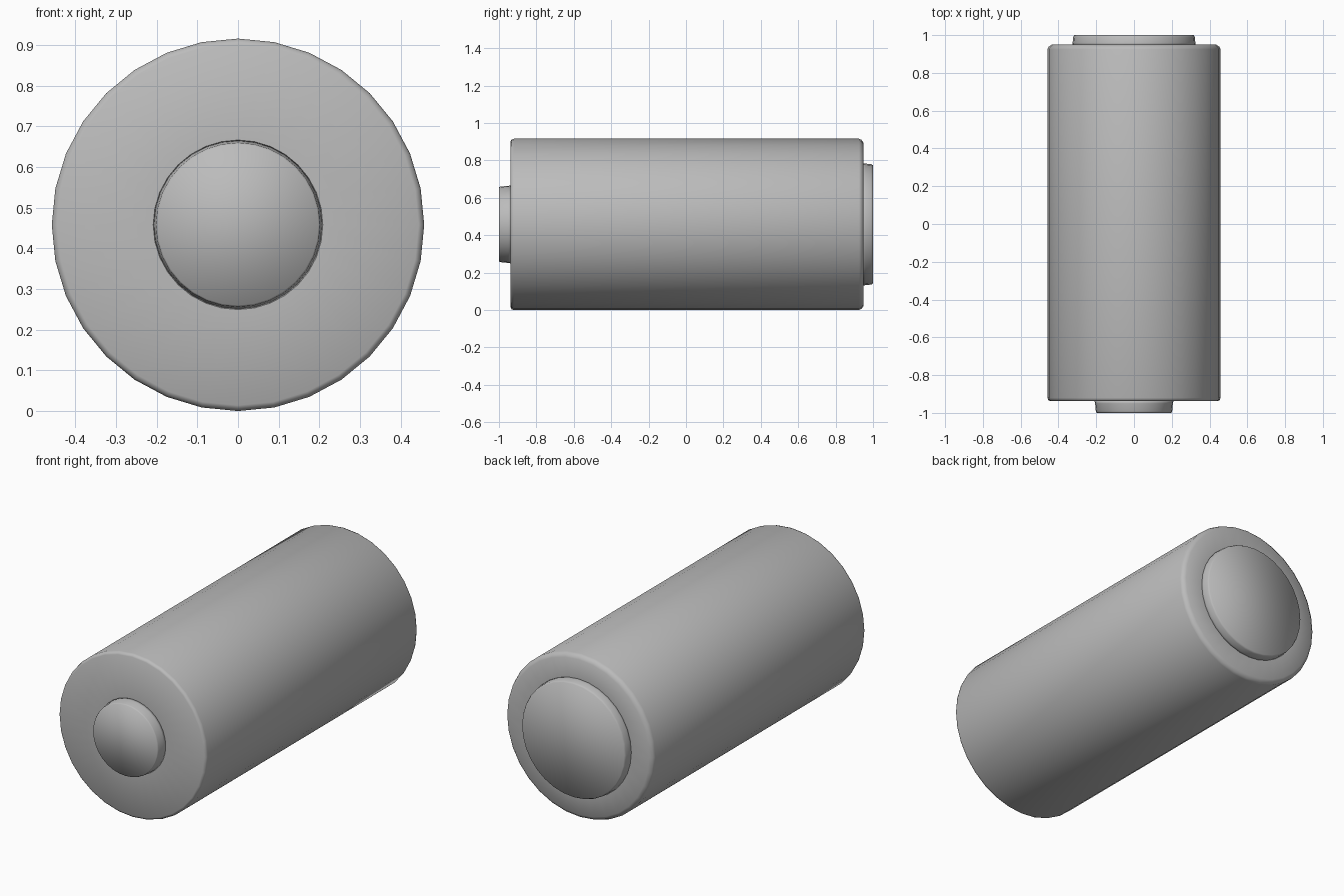
import bpy, math
from mathutils import Matrix

cube = bpy.data.objects.get("Cube")
if cube:
    bpy.data.objects.remove(cube, do_unlink=True)

SEGMENTS = 32
CENTRE_Z = 0.458

grey = bpy.data.materials.new("casing_grey")
grey.use_nodes = True
colour = (0.5, 0.5, 0.5, 1)
grey.diffuse_color = colour
grey.node_tree.nodes["Principled BSDF"].inputs["Base Color"].default_value = colour


def turned_part(name, profile):
    """Turn a (radius, y) profile around the lengthwise axis and cap both ends."""
    verts, faces = [], []
    for radius, y in profile:
        for i in range(SEGMENTS):
            a = 2 * math.pi * i / SEGMENTS
            verts.append((radius * math.sin(a), y, CENTRE_Z + radius * math.cos(a)))
    for ring in range(len(profile) - 1):
        for i in range(SEGMENTS):
            j = (i + 1) % SEGMENTS
            a, b = ring * SEGMENTS, (ring + 1) * SEGMENTS
            faces.append((a + i, a + j, b + j, b + i))
    faces.append(tuple(reversed(range(SEGMENTS))))
    last = (len(profile) - 1) * SEGMENTS
    faces.append(tuple(last + i for i in range(SEGMENTS)))
    mesh = bpy.data.meshes.new(name)
    mesh.from_pydata(verts, [], faces)
    mesh.materials.append(grey)
    mesh.shade_smooth()
    obj = bpy.data.objects.new(name, mesh)
    bpy.context.collection.objects.link(obj)
    return obj


# Long casing with a tight front rim and a wider chamfer at the back
turned_part("casing", [
    (0.20, -0.938), (0.444, -0.938), (0.454, -0.932), (0.458, -0.92),
    (0.458, 0.925), (0.452, 0.938), (0.435, 0.95), (0.32, 0.95)])

# Small raised contact on the front
turned_part("front_contact", [
    (0.209, -0.936), (0.206, -0.95), (0.202, -0.992), (0.198, -1.0)])

# Wide raised contact on the back
turned_part("back_contact", [
    (0.327, 0.945), (0.325, 0.96), (0.322, 0.99), (0.316, 1.0)])
